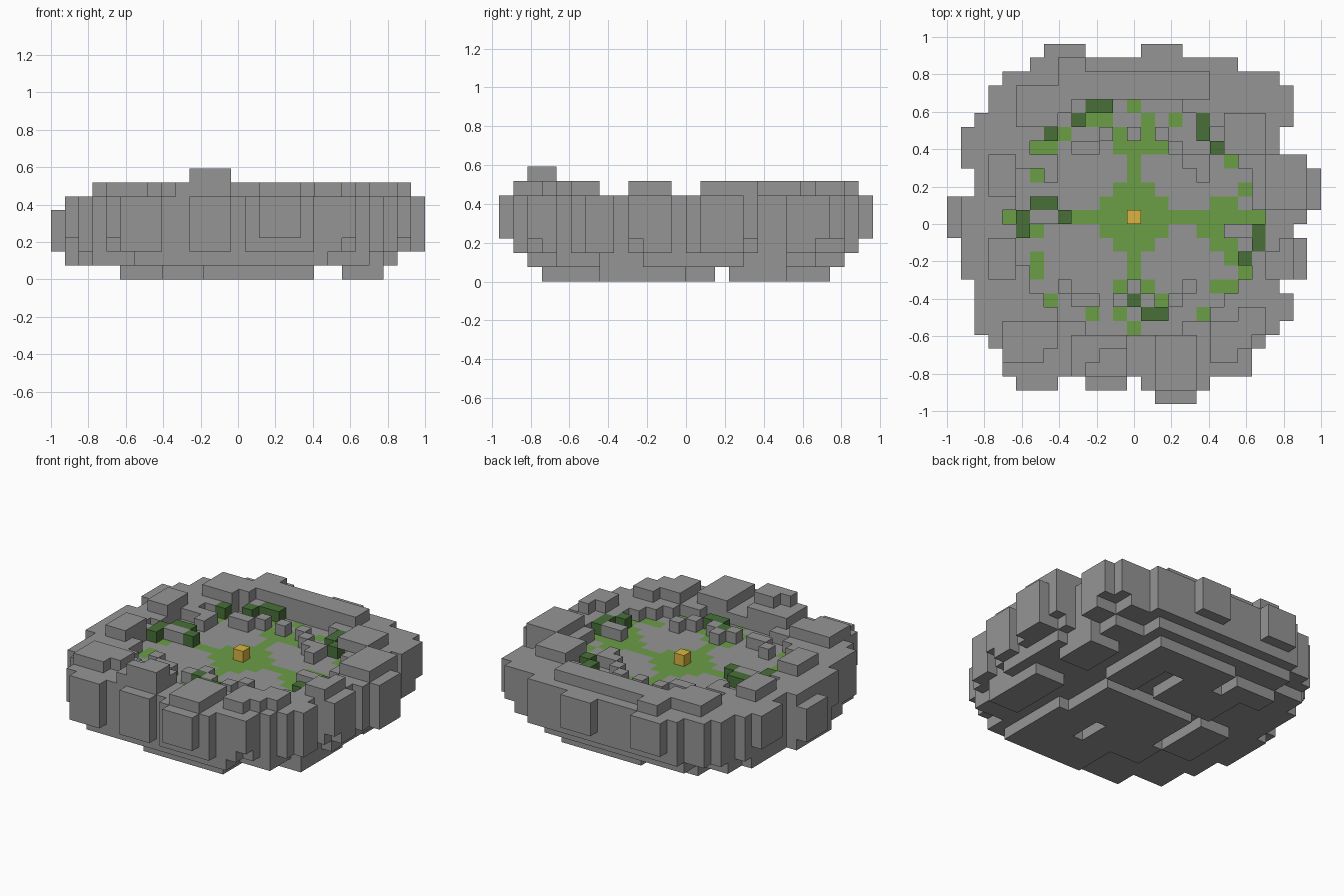
import bpy, bmesh
from mathutils import Vector

cube = bpy.data.objects.get("Cube")
if cube:
    bpy.data.objects.remove(cube, do_unlink=True)

COLS, ROWS = 27, 26
CELL = 2 / COLS


def material(name, color):
    m = bpy.data.materials.new(name)
    m.use_nodes = True
    m.diffuse_color = (*color, 1)
    m.node_tree.nodes["Principled BSDF"].inputs["Base Color"].default_value = (*color, 1)
    return m


stone = material("stone grey", (0.3, 0.3, 0.3))
grass = material("grass green", (0.145, 0.34, 0.06))
leaf = material("shrub dark green", (0.065, 0.16, 0.04))
gold = material("gold", (0.7, 0.46, 0.055))


def blocks(*boxes):
    """Cells covered by boxes: first and last column, first and last row from the back."""
    return {(c, ROWS - 1 - r) for c0, c1, r0, r1 in boxes
            for c in range(c0, c1 + 1) for r in range(r0, r1 + 1)}


def spots(*cells):
    """Single cells: column, row from the back."""
    return {(c, ROWS - 1 - r) for c, r in cells}


def layer(cells, k):
    return {(c, r, k) for c, r in cells}


# Island outline: overlapping slabs, then outcrops at the back, sides and front
island = blocks((6, 20, 1, 23), (4, 21, 2, 23), (22, 23, 2, 20), (3, 22, 3, 21), (2, 23, 5, 20))
island |= blocks((7, 9, 0, 0), (14, 16, 0, 0))
island |= blocks((1, 2, 6, 8), (0, 1, 11, 13), (1, 1, 14, 16))
island |= blocks((24, 24, 3, 5), (24, 25, 8, 8), (24, 26, 9, 11), (24, 25, 12, 12),
                 (24, 24, 13, 13), (24, 25, 14, 16), (24, 24, 18, 19))
island |= blocks((5, 7, 24, 24), (10, 12, 24, 24), (14, 18, 24, 24), (15, 17, 25, 25))

# Grass cross with loose tufts around it
lawn = blocks((11, 15, 11, 13), (12, 14, 10, 14), (13, 13, 8, 16), (9, 22, 12, 12),
              (12, 15, 7, 7), (18, 19, 13, 13), (19, 20, 14, 14), (19, 20, 11, 11),
              (19, 20, 17, 17), (6, 7, 7, 7), (10, 11, 5, 5))
lawn |= spots((13, 4), (14, 5), (16, 5), (8, 6), (12, 6), (14, 6), (20, 8), (6, 9),
              (21, 10), (4, 12), (6, 13), (6, 15), (20, 15), (6, 16), (21, 16), (12, 17),
              (14, 17), (7, 18), (15, 18), (10, 19), (12, 19), (18, 19), (13, 20))
shrubs = spots((10, 4), (11, 4), (9, 5), (18, 5), (7, 6), (18, 6), (19, 7), (6, 11),
               (7, 11), (5, 12), (8, 12), (5, 13), (22, 13), (22, 14), (21, 15), (13, 18),
               (14, 19), (15, 19))
centre = spots((13, 12))

# Round open floor with scattered pebbles, and the rim of rocks around it
pebbles = spots((9, 7), (10, 7), (11, 6), (13, 6), (15, 6), (16, 7), (17, 8), (18, 8),
                (18, 9), (6, 8), (7, 8), (7, 9), (6, 12), (7, 12), (20, 13), (21, 13),
                (8, 17), (9, 18), (10, 18), (12, 18), (13, 17), (14, 18), (16, 18), (17, 17))
floor = {(c, r) for c, r in island if (c - 13) ** 2 + (r - 13) ** 2 <= 74} - pebbles
rim = {p for p in island - floor - lawn - shrubs if p[0] > 0}

# Boulders raised above the rim: back, sides, front
raised = blocks((8, 9, 1, 2), (5, 9, 3, 3), (5, 8, 4, 4), (5, 7, 5, 5), (10, 18, 2, 3),
                (20, 22, 5, 7))
raised |= blocks((3, 4, 8, 10), (3, 4, 14, 16), (23, 25, 8, 11), (24, 24, 14, 14),
                 (23, 24, 15, 16))
raised |= blocks((4, 7, 20, 21), (4, 6, 22, 22), (9, 12, 21, 23), (15, 17, 21, 24),
                 (19, 22, 20, 20), (21, 22, 19, 19), (19, 21, 21, 21), (19, 20, 22, 22))
top_stone = blocks((11, 12, 22, 22), (10, 12, 23, 23))

# Stepped underside standing on scattered slabs
upper_step = blocks((5, 20, 1, 24), (3, 22, 2, 22), (2, 24, 4, 20), (0, 26, 9, 13),
                    (1, 25, 14, 15)) & island
lower_step = blocks((6, 19, 2, 23), (3, 22, 4, 21), (2, 23, 6, 18), (1, 24, 9, 15)) & island
feet = blocks((11, 18, 19, 22), (5, 7, 11, 15), (8, 13, 16, 18), (9, 17, 11, 15),
              (15, 18, 16, 18), (21, 23, 13, 18), (16, 18, 6, 9), (8, 13, 6, 9),
              (21, 23, 6, 9), (11, 18, 3, 5), (6, 9, 4, 5))

parts = {
    "rock_base": (layer(feet, 0) | layer(lower_step, 1) | layer(upper_step, 2)
                  | layer(island, 3) | layer(island, 4), [stone, grass]),
    "rim_rocks": (layer(rim, 5), [stone]),
    "raised_boulders": (layer(raised, 6), [stone]),
    "top_boulder": (layer(top_stone, 7), [stone]),
    "shrubs": (layer(shrubs, 5), [leaf]),
    "centre_block": (layer(centre, 5), [gold]),
}
solid = set().union(*(cells for cells, _ in parts.values()))
AXES = [Vector(v) for v in ((1, 0, 0), (0, 1, 0), (0, 0, 1))]


def build(name, cells, mats):
    """Skin a set of cells with their exposed faces only."""
    bm = bmesh.new()
    corners = {}

    def vert(p):
        key = tuple(round(x) for x in p)
        if key not in corners:
            corners[key] = bm.verts.new(((p.x - COLS / 2) * CELL, (p.y - ROWS / 2) * CELL,
                                         p.z * CELL))
        return corners[key]

    for cell in sorted(cells):
        mid = Vector(cell) + Vector((0.5, 0.5, 0.5))
        for i in range(3):
            for sign in (1, -1):
                n = AXES[i] * sign
                if tuple(round(a + b) for a, b in zip(cell, n)) in solid:
                    continue
                u = AXES[(i + 1) % 3] / 2
                v = AXES[(i + 2) % 3] * sign / 2
                o = mid + n / 2
                face = bm.faces.new([vert(o + q) for q in (-u - v, u - v, u + v, v - u)])
                # Grass only on the floor tops
                if name == "rock_base" and n.z > 0 and cell[:2] in lawn:
                    face.material_index = 1
    bmesh.ops.dissolve_limit(bm, angle_limit=0.01, verts=bm.verts, edges=bm.edges,
                             delimit={"MATERIAL"})
    mesh = bpy.data.meshes.new(name)
    bm.to_mesh(mesh)
    bm.free()
    for m in mats:
        mesh.materials.append(m)
    bpy.context.collection.objects.link(bpy.data.objects.new(name, mesh))


for name, (cells, mats) in parts.items():
    build(name, cells, mats)
